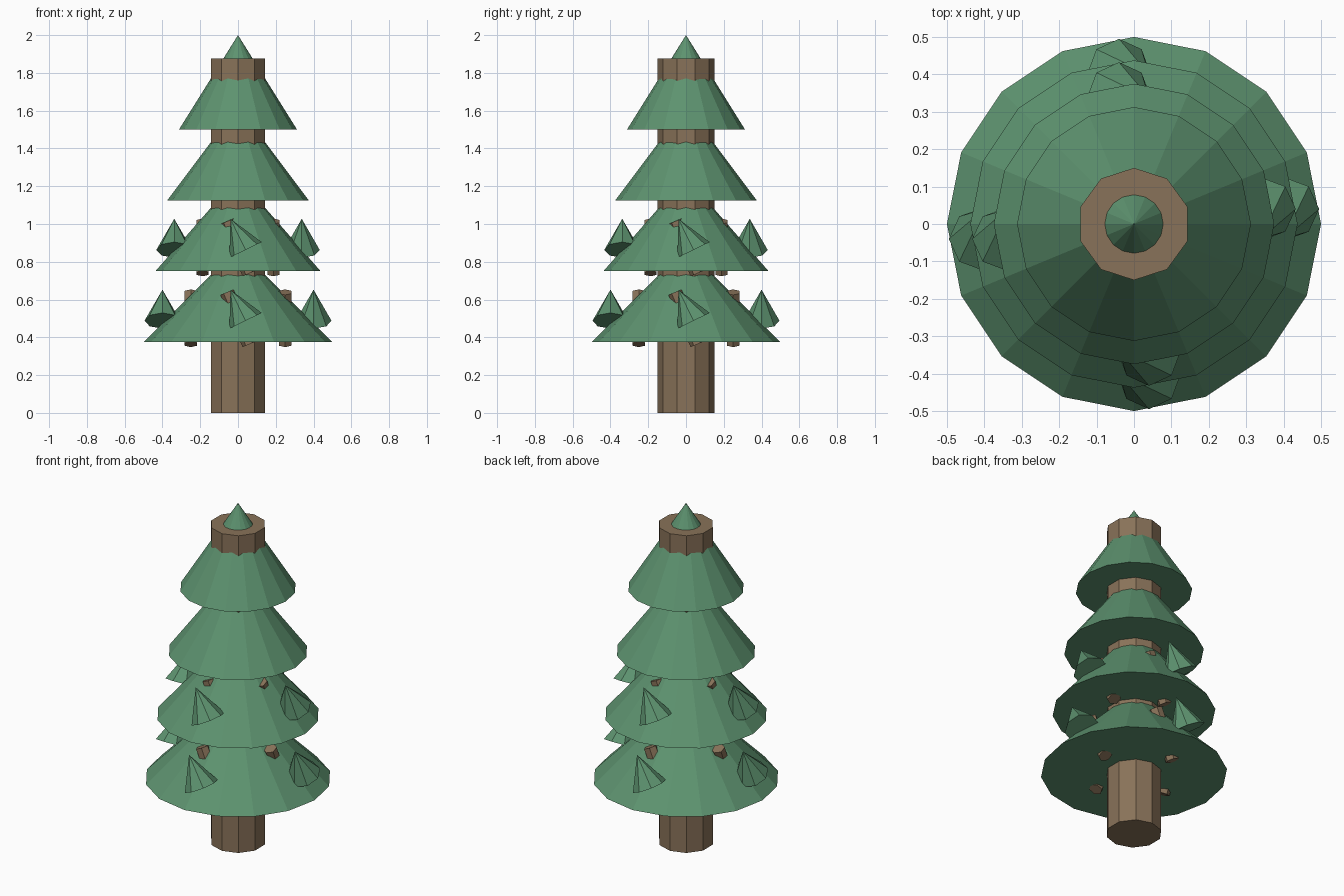
import bpy
from math import radians
from mathutils import Matrix

if "Cube" in bpy.data.objects:
    bpy.data.objects.remove(bpy.data.objects["Cube"])


def material(name, color):
    m = bpy.data.materials.new(name)
    m.diffuse_color = color
    m.use_nodes = True
    m.node_tree.nodes["Principled BSDF"].inputs["Base Color"].default_value = m.diffuse_color
    return m


BARK = material("bark", (0.25, 0.17, 0.10, 1))
NEEDLES = material("needles", (0.11, 0.29, 0.16, 1))


def cone(name, sides, r1, r2, height, matrix, mat):
    bpy.ops.mesh.primitive_cone_add(vertices=sides, radius1=r1, radius2=r2, depth=height)
    ob = bpy.context.object
    ob.name = name
    ob.matrix_world = matrix
    ob.data.materials.append(mat)
    return ob


# Trunk
cone("trunk", 10, 0.15, 0.15, 1.875, Matrix.Translation((0, 0, 0.9375)), BARK)

# Foliage tiers; the top one pokes through the trunk and forms the tip
for i in range(4):
    z = 0.375 * (i + 1)
    cone(f"foliage_tier_{i + 1}", 16, 0.5 - 0.0625 * i, 0, 0.5,
         Matrix.Translation((0, 0, z + 0.25)), NEEDLES)

# Tilted twigs with small needle clumps, four around each of the lower two tiers
for level in range(2):
    inset, lift = 0.0625 * level, 0.375 * level
    for k in range(4):
        turn = Matrix.Rotation(radians(90 * k), 4, 'Z')
        twig = (turn @ Matrix.Translation((0.25 - inset, 0, 0.501 + lift))
                @ Matrix.Rotation(radians(23), 4, 'X'))
        cone(f"twig_{level + 1}_{k + 1}", 6, 0.0375, 0.0375, 0.3, twig, BARK)
        clump = (turn @ Matrix.Translation((0.4 - inset, 0, 0.57 + lift))
                 @ Matrix.Rotation(radians(26), 4, 'X'))
        cone(f"needle_clump_{level + 1}_{k + 1}", 8, 0.095, 0, 0.183, clump, NEEDLES)
